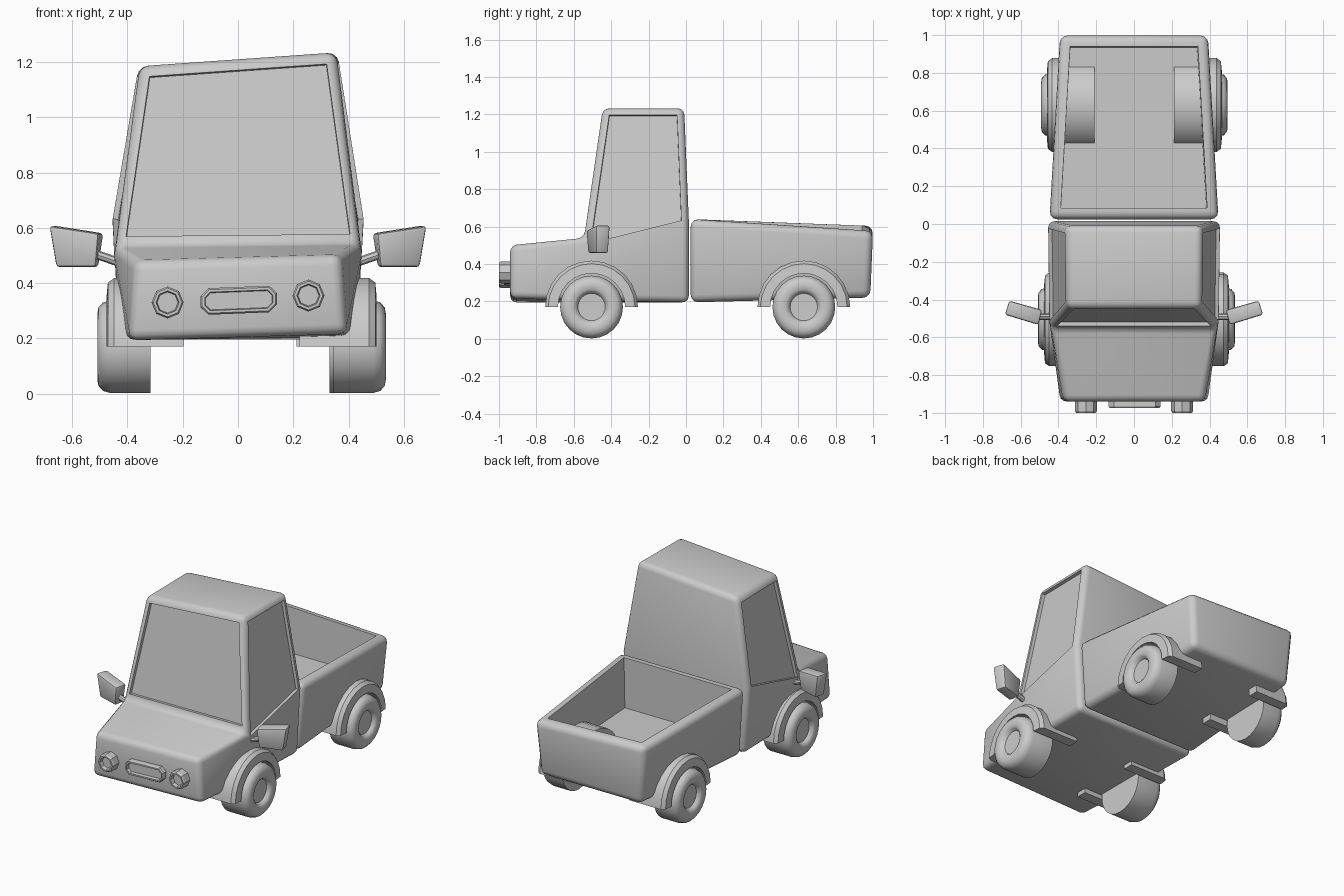
import bpy, bmesh
from math import pi, cos, sin
from mathutils import Vector

if "Cube" in bpy.data.objects:
    bpy.data.objects.remove(bpy.data.objects["Cube"])


def finish(bm, name, angle=0.6):
    bmesh.ops.remove_doubles(bm, verts=bm.verts[:], dist=0.0005)
    bmesh.ops.recalc_face_normals(bm, faces=bm.faces[:])
    me = bpy.data.meshes.new(name)
    bm.to_mesh(me)
    bm.free()
    ob = bpy.data.objects.new(name, me)
    bpy.context.collection.objects.link(ob)
    bpy.ops.object.select_all(action='DESELECT')
    ob.select_set(True)
    bpy.context.view_layer.objects.active = ob
    bpy.ops.object.shade_smooth_by_angle(angle=angle)
    return ob


def bevel(bm, edges, width, segs=3):
    bmesh.ops.bevel(bm, geom=edges, offset=width, segments=segs, profile=0.5,
                    affect='EDGES', clamp_overlap=True)


def box(pts):
    """Eight corners: bottom loop then top loop."""
    bm = bmesh.new()
    v = [bm.verts.new(p) for p in pts]
    for f in ((0, 1, 2, 3), (4, 5, 6, 7), (0, 1, 5, 4), (1, 2, 6, 5), (2, 3, 7, 6), (3, 0, 4, 7)):
        bm.faces.new([v[i] for i in f])
    bmesh.ops.recalc_face_normals(bm, faces=bm.faces[:])
    return bm


def sweep(name, prof, place, segs, a0=0.0, span=2 * pi, closed=False, angle=0.6):
    """Turn (along, radius) points about an axis; place(t, u, v) positions them."""
    bm = bmesh.new()
    full = span > 6.2
    rings = []
    for i in range(segs if full else segs + 1):
        a = a0 + span * i / segs
        rings.append([bm.verts.new(place(t, r * cos(a), r * sin(a))) for t, r in prof])
    n = len(prof)
    for i in range(segs):
        p, q = rings[i], rings[(i + 1) % len(rings)]
        for j in range(n if closed else n - 1):
            k = (j + 1) % n
            bm.faces.new((p[j], p[k], q[k], q[j]))
    if not full:
        bm.faces.new(rings[0])
        bm.faces.new(rings[-1])
    bmesh.ops.dissolve_degenerate(bm, dist=0.0001, edges=bm.edges[:])
    return finish(bm, name, angle)


# Cab: side profile of (y, z, half width, sideways tilt)
prof = dict(A=(-.94, .205, .395, .03), B=(-.94, .49, .37, .03), C=(-.545, .535, .45, .01),
            D=(-.445, 1.21, .355, .07), E=(-.01, 1.21, .36, .07), F=(.015, .635, .455, 0),
            G=(.015, .195, .43, 0), H=(-.545, .2, .42, .01))
bm = bmesh.new()
V = {}
for k, (y, z, w, t) in prof.items():
    for s in (1, -1):
        V[k, s] = bm.verts.new((s * w, y, z + t * s * w))
for s in (1, -1):
    for quad in ("ABCH", "HCFG", "CDEF"):
        bm.faces.new([V[k, s] for k in quad])
for a, b in ("AB", "BC", "CD", "DE", "EF", "FG", "GH", "HA"):
    bm.faces.new((V[a, 1], V[b, 1], V[b, -1], V[a, -1]))
bmesh.ops.recalc_face_normals(bm, faces=bm.faces[:])
plain = {frozenset((V[a, s], V[b, t])) for a, b, s, t in
         [(*p, s, s) for p in ("CH", "CF") for s in (1, -1)] + [("F", "F", 1, -1), ("H", "H", 1, -1)]}
bevel(bm, [e for e in bm.edges if frozenset(e.verts) not in plain], .035)
# Recessed windows
bm.normal_update()
wins = [f for f in bm.faces if f.calc_area() > .1 and f.calc_center_median().z > .7
        and f.normal.y < .5 and f.normal.z < .5]
bmesh.ops.inset_individual(bm, faces=wins, thickness=.006, depth=0)
bmesh.ops.inset_individual(bm, faces=wins, thickness=.002, depth=-.02)
finish(bm, "cab")

# Cargo bed with a sunken tray
bm = box([(-.42, .025, .195), (.42, .025, .195), (.365, .985, .22), (-.365, .985, .22),
          (-.45, .025, .64), (.45, .025, .64), (.395, 1, .575), (-.395, 1, .605)])
bevel(bm, bm.edges[:], .04)
bm.normal_update()
top = max((f for f in bm.faces if f.normal.z > .9), key=lambda f: f.calc_area())
bmesh.ops.inset_individual(bm, faces=[top], thickness=.028, depth=0)
bmesh.ops.inset_individual(bm, faces=[top], thickness=.004, depth=-.1)
for v in top.verts:
    v.co.z = .31
finish(bm, "cargo_bed")

# Wheels and arches
arch = [(.21, .18), (.21, .248), (.45, .248), (.472, .232), (.477, .18)]
for end, cy, dx, wx in (("front", -.505, .013, 0), ("rear", .63, .002, -.028)):
    wheel = [(.33, 0), (.33, .168), (.475 + wx, .168), (.502 + wx, .16), (.518 + wx, .142),
             (.522 + wx, .12), (.52 + wx, .095), (.512 + wx, .083), (.495 + wx, .073), (.493 + wx, 0)]
    trim = [(x if x < .3 else x + (.0 if end == "front" else -.014), r) for x, r in arch]
    if end == "front":
        trim = [(x if x < .3 else x + .012, r) for x, r in arch]
    for side, s in (("right", 1), ("left", -1)):
        place = lambda t, u, v: (s * t + dx, cy + u, .17 + v)
        sweep(f"{end}_{side}_wheel", wheel, place, 24)
        sweep(f"{end}_{side}_arch", trim, place, 12, 0, pi, True)

# Headlights and grille
for side, cx, cz in (("right", .255, .355), ("left", -.255, .33)):
    sweep(f"{side}_headlight", [(-.9, .058), (-.99, .058), (-1, .052), (-1, .042), (-.975, .038), (-.975, 0)],
          lambda t, u, v: (cx + u, t, cz + v), 8, angle=.4)


def grille_place(t, u, v):
    x = u + (.09 if u > 0 else -.09)
    return (x + .003, t, .338 + v + x * .04)


gr = [(-.9, .052), (-.965, .052), (-.973, .046), (-.973, .036), (-.952, .033)]
sweep("grille", gr, grille_place, 8, pi / 8, angle=.4)
bm = bmesh.new()
bm.faces.new([bm.verts.new(grille_place(-.952, .033 * cos(a), .033 * sin(a)))
              for a in [pi / 8 + i * pi / 4 for i in range(8)]])
finish(bm, "grille_panel")

# Side mirrors on short stalks
for side, s in (("right", 1), ("left", -1)):
    low = [(.515, -.525), (.66, -.48), (.64, -.415), (.505, -.455)]
    high = [(.505, -.535, .58), (.685, -.48, .608), (.662, -.405, .608), (.485, -.455, .58)]
    bm = box([(s * x, y, .458) for x, y in low] + [(s * x, y, z) for x, y, z in high])
    bevel(bm, bm.edges[:], .012, 2)
    finish(bm, f"{side}_mirror")
    a, b = Vector((s * .41, -.49, .468)), Vector((s * .53, -.49, .51))
    sweep(f"{side}_mirror_stalk", [(0, .017), (1, .017)],
          lambda t, u, v: a.lerp(b, t) + Vector((0, u, v)), 8)
